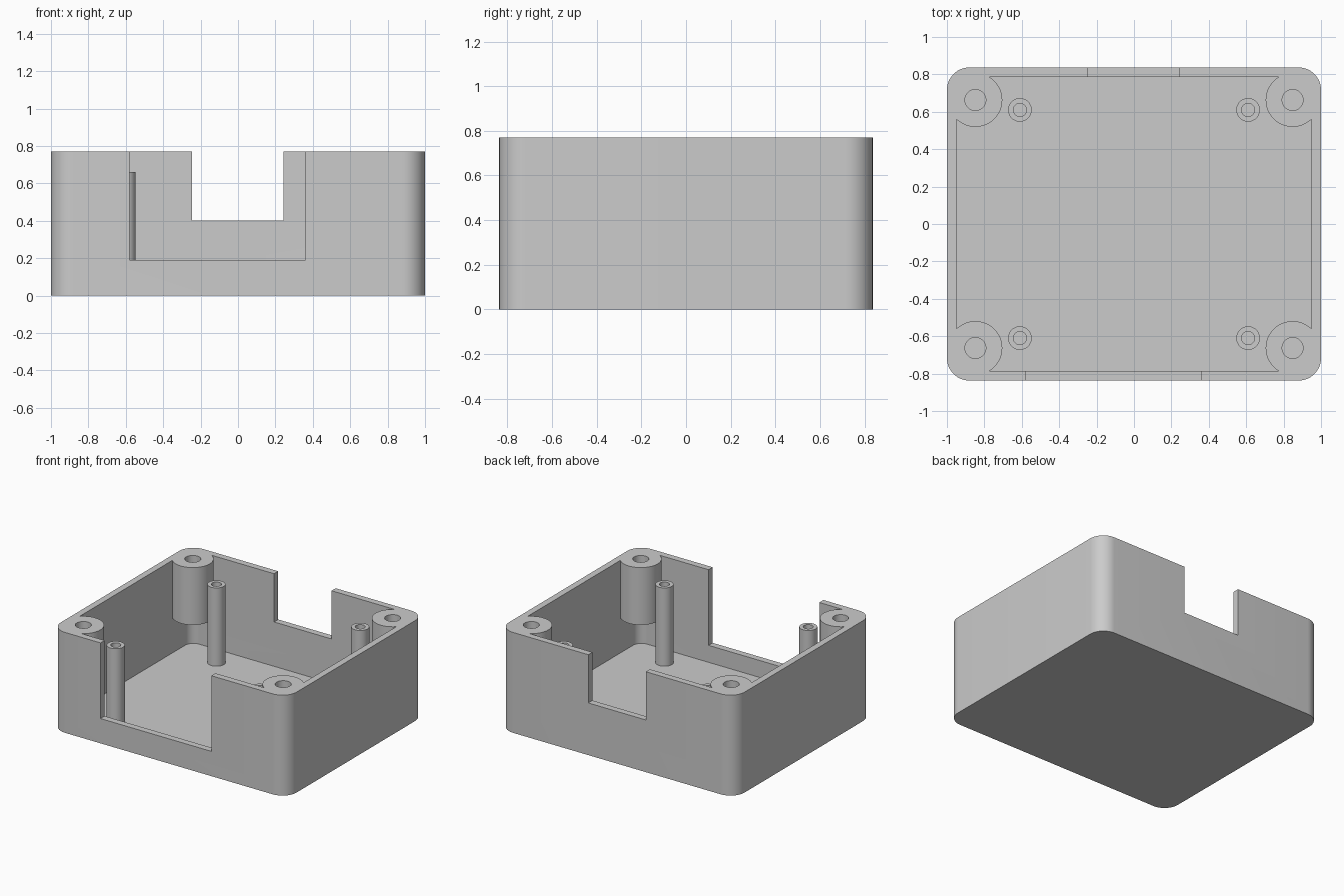
import bpy
import math

cube = bpy.data.objects.get("Cube")
if cube:
    bpy.data.objects.remove(cube, do_unlink=True)

W, D, H = 1.0, 0.837, 0.77      # half width, half depth, height
WALL, FLOOR = 0.05, 0.06
CORNERS = [(sx, sy) for sx in (-1, 1) for sy in (-1, 1)]

grey = bpy.data.materials.new("light grey plastic")
grey.use_nodes = True
grey.diffuse_color = (0.6, 0.6, 0.6, 1)
grey.node_tree.nodes["Principled BSDF"].inputs["Base Color"].default_value = (0.6, 0.6, 0.6, 1)


def prism(name, outline, z0, z1):
    """Extrude a flat outline from z0 to z1."""
    n = len(outline)
    verts = [(x, y, z) for z in (z0, z1) for x, y in outline]
    faces = [tuple(reversed(range(n))), tuple(range(n, 2 * n))]
    faces += [(i, (i + 1) % n, n + (i + 1) % n, n + i) for i in range(n)]
    mesh = bpy.data.meshes.new(name)
    mesh.from_pydata(verts, [], faces)
    mesh.materials.append(grey)
    obj = bpy.data.objects.new(name, mesh)
    bpy.context.collection.objects.link(obj)
    return obj


def rounded(hx, hy, r, steps=12):
    pts = []
    for q, (sx, sy) in enumerate([(1, 1), (-1, 1), (-1, -1), (1, -1)]):
        for i in range(steps + 1):
            a = math.pi / 2 * (q + i / steps)
            pts.append((sx * (hx - r) + r * math.cos(a), sy * (hy - r) + r * math.sin(a)))
    return pts


def circle(x, y, r, n=48):
    return [(x + r * math.cos(math.tau * i / n), y + r * math.sin(math.tau * i / n)) for i in range(n)]


def rect(x0, x1, y0, y1):
    return [(x0, y0), (x1, y0), (x1, y1), (x0, y1)]


def cut(target, cutter):
    """Subtract the cutter from the target and discard it."""
    mod = target.modifiers.new("cut", 'BOOLEAN')
    mod.operation = 'DIFFERENCE'
    mod.solver = 'EXACT'
    mod.object = cutter
    bpy.context.view_layer.objects.active = target
    bpy.ops.object.modifier_apply(modifier=mod.name)
    bpy.data.objects.remove(cutter, do_unlink=True)


def smooth(obj):
    bpy.ops.object.select_all(action='DESELECT')
    obj.select_set(True)
    bpy.context.view_layer.objects.active = obj
    bpy.ops.object.shade_smooth_by_angle(angle=math.radians(30))


# Open box: the cavity leaves the hanging corner screw bosses standing
case = prism("case_shell", rounded(W, D, 0.12), 0, H)
cavity = prism("cavity", rounded(W - WALL, D - WALL, 0.07), FLOOR, 0.95)
for sx, sy in CORNERS:
    cut(cavity, prism("boss", circle(sx * 0.848, sy * 0.663, 0.144), 0.33, 1.1))
cut(case, cavity)

# Screw holes in the bosses
for sx, sy in CORNERS:
    cut(case, prism("hole", circle(sx * 0.848, sy * 0.663, 0.056), 0.25, 1))

# Front and back wall openings
cut(case, prism("front_opening", rect(-0.58, 0.36, -1, -0.76), 0.19, 1))
cut(case, prism("back_opening", rect(-0.245, 0.243, 0.76, 1), 0.40, 1))
smooth(case)

# Tall hollow standoffs on the floor
for sx, sy in CORNERS:
    name = ("back" if sy > 0 else "front") + ("_left" if sx > 0 else "_right") + "_standoff"
    post = prism(name, circle(sx * 0.61, sy * 0.61, 0.063), FLOOR - 0.01, 0.66)
    cut(post, prism("hole", circle(sx * 0.61, sy * 0.61, 0.035), FLOOR, 1))
    smooth(post)
